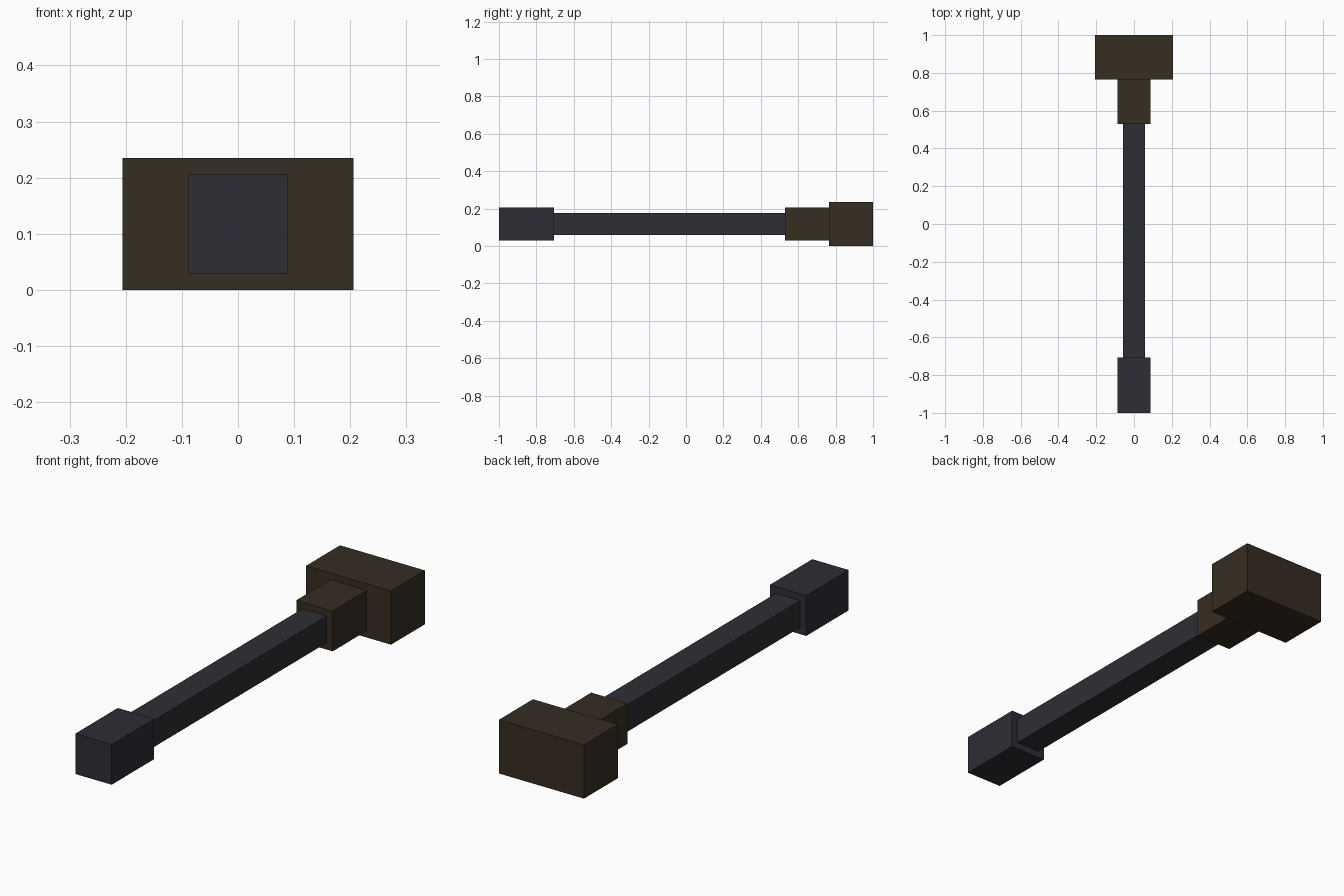
import bpy

cube = bpy.data.objects.get("Cube")
if cube:
    bpy.data.objects.remove(cube, do_unlink=True)

U = 2 / 34        # the whole hammer is 34 units long
MID = 2 * U       # height of the handle axis


def material(name, rgb):
    mat = bpy.data.materials.new(name)
    mat.use_nodes = True
    color = (*rgb, 1)
    mat.diffuse_color = color
    mat.node_tree.nodes["Principled BSDF"].inputs["Base Color"].default_value = color
    return mat


def block(name, width, height, start, length, mat):
    """Box centred on the handle axis, running back from start (in units)."""
    y = -1 + (start + length / 2) * U
    bpy.ops.mesh.primitive_cube_add(size=1, location=(0, y, MID))
    obj = bpy.context.object
    obj.name = name
    obj.scale = (width * U, length * U, height * U)
    bpy.ops.object.transform_apply(location=False, rotation=False, scale=True)
    obj.data.materials.append(mat)
    return obj


slate = material("dark slate", (0.027, 0.026, 0.036))
steel = material("dark blue grey", (0.027, 0.028, 0.035))
brown = material("dark brown", (0.037, 0.026, 0.016))

# Grip end, shaft, collar and head, from front to back
block("pommel", 3, 3, 0, 5, slate)
block("shaft", 2, 2, 5, 21, steel)
block("collar", 3, 3, 26, 4, brown)
block("hammer_head", 7, 4, 30, 4, brown)
